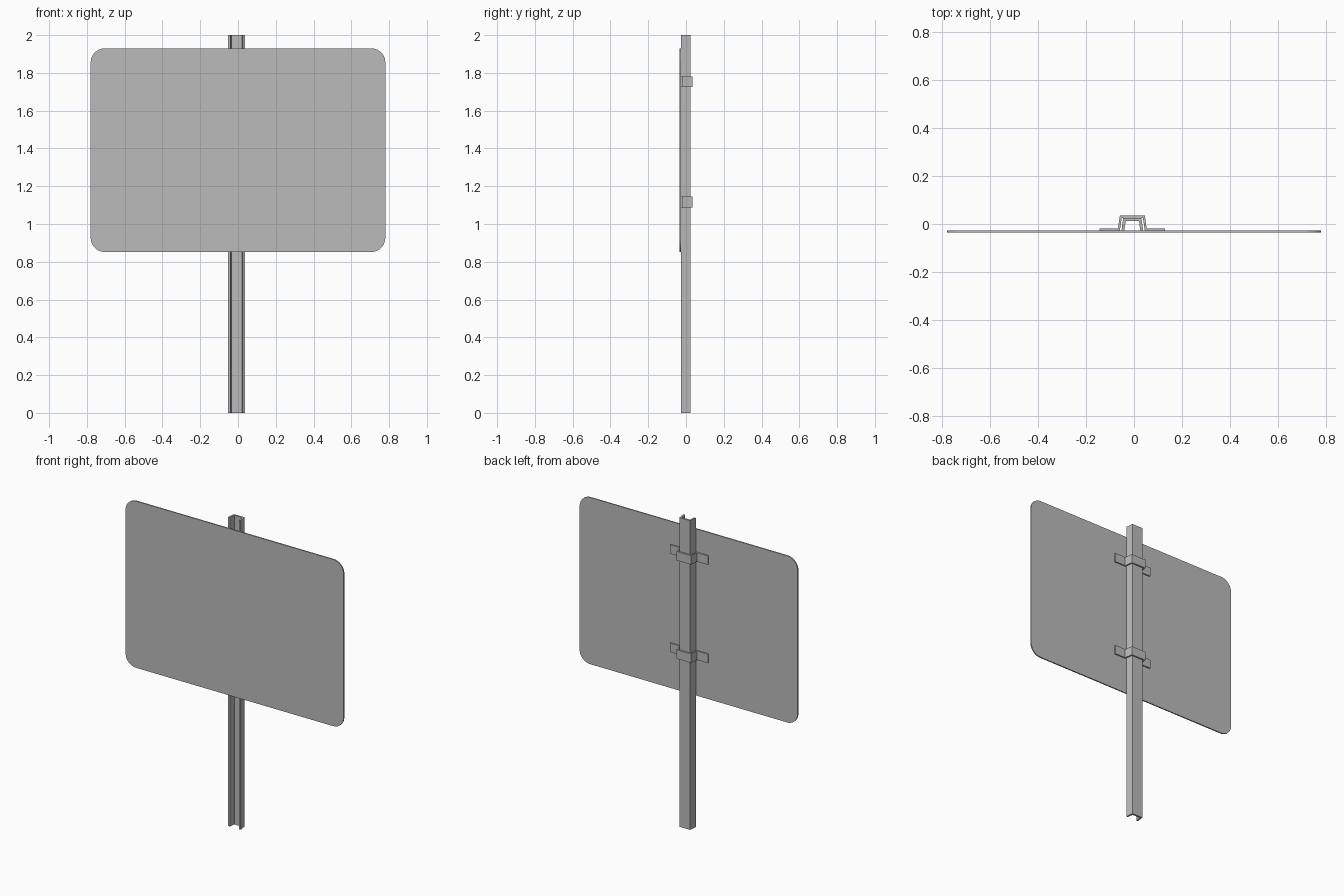
import bpy, bmesh
from math import pi, sin, cos

cube = bpy.data.objects.get("Cube")
if cube:
    bpy.data.objects.remove(cube, do_unlink=True)

metal = bpy.data.materials.new("galvanised_grey")
metal.use_nodes = True
GREY = (0.5, 0.5, 0.5, 1)
metal.diffuse_color = GREY
bsdf = next(n for n in metal.node_tree.nodes if n.type == 'BSDF_PRINCIPLED')
bsdf.inputs["Base Color"].default_value = GREY

POST_X = -0.007          # post sits slightly off the panel centre


def extrude(name, outline, direction):
    """Solid prism from a closed outline of 3D points."""
    bm = bmesh.new()
    face = bm.faces.new([bm.verts.new(p) for p in outline])
    result = bmesh.ops.extrude_face_region(bm, geom=[face])
    moved = [g for g in result["geom"] if isinstance(g, bmesh.types.BMVert)]
    bmesh.ops.translate(bm, verts=moved, vec=direction)
    bmesh.ops.recalc_face_normals(bm, faces=bm.faces)
    mesh = bpy.data.meshes.new(name)
    bm.to_mesh(mesh)
    bm.free()
    mesh.materials.append(metal)
    obj = bpy.data.objects.new(name, mesh)
    bpy.context.collection.objects.link(obj)
    return obj


def mirrored(half, z):
    """Close a right-hand half profile by mirroring it about the post."""
    full = half + [(-x, y) for x, y in reversed(half)]
    return [(POST_X + x, y, z) for x, y in full]


# Sign panel with rounded corners
half_w, bottom, top, radius, steps = 0.78, 0.852, 1.93, 0.075, 10
corners = [(half_w - radius, top - radius), (radius - half_w, top - radius),
           (radius - half_w, bottom + radius), (half_w - radius, bottom + radius)]
outline = []
for i, (cx, cz) in enumerate(corners):
    for s in range(steps + 1):
        a = (i + s / steps) * pi / 2
        outline.append((cx + radius * cos(a), -0.035, cz + radius * sin(a)))
extrude("sign_panel", outline, (0, 0.008, 0))

# Flared channel post, open towards the panel
channel = [(0.038, 0.024), (0.045, -0.0265), (0.033, -0.0265), (0.028, 0.0125)]
extrude("post", mirrored(channel, 0), (0, 0, 2))

# Clamps wrapping the post, with flat tabs against the panel
clamp = [(0.052, 0.035), (0.060, -0.019), (0.136, -0.019), (0.136, -0.027),
         (0.052, -0.027), (0.044, 0.026)]
for name, z in (("upper_clamp", 1.724), ("lower_clamp", 1.088)):
    extrude(name, mirrored(clamp, z), (0, 0, 0.058))
